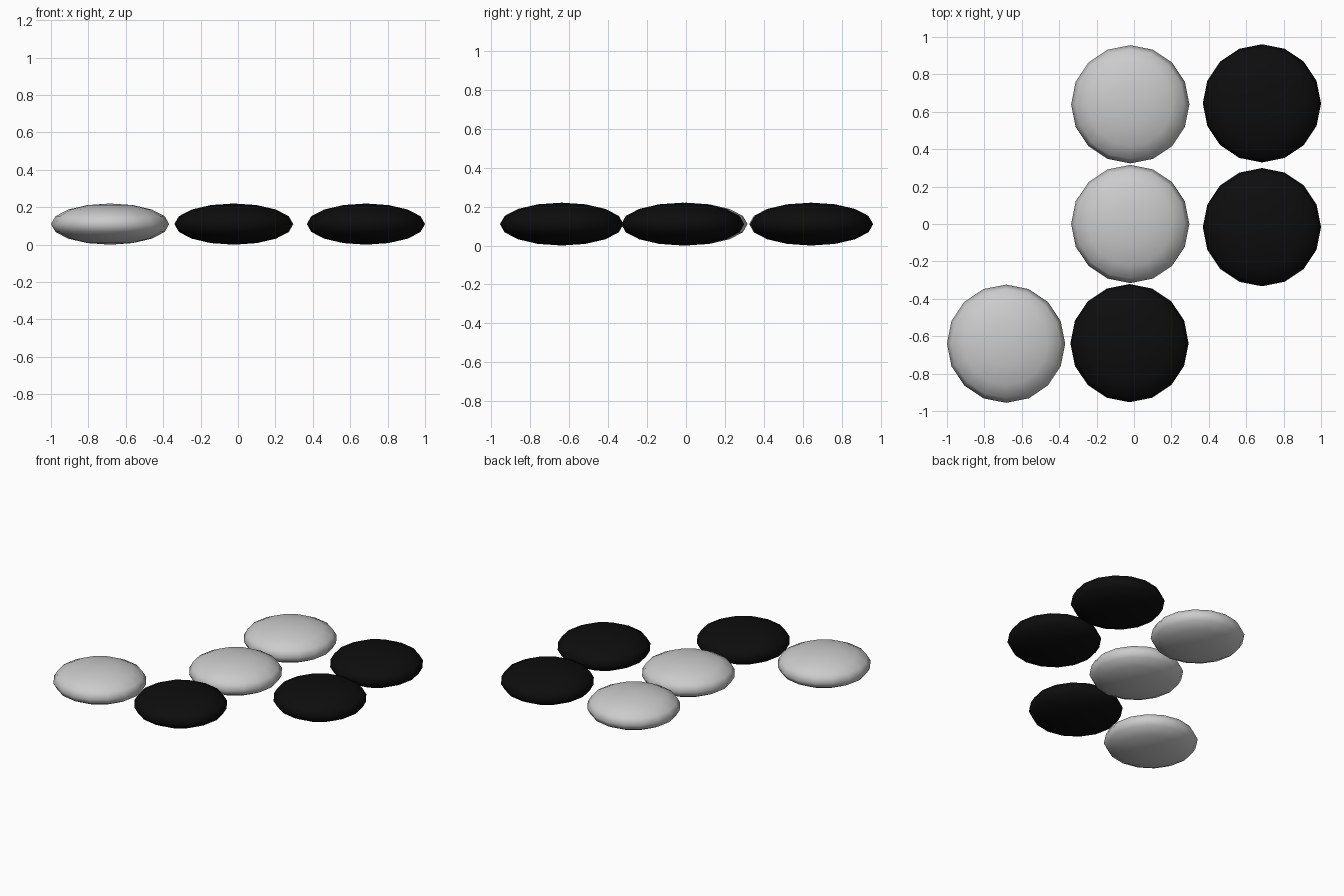
import bpy

if "Cube" in bpy.data.objects:
    bpy.data.objects.remove(bpy.data.objects["Cube"])

RADIUS, HALF_HEIGHT = 0.316, 0.11

black = bpy.data.materials.new("black")
black.diffuse_color = (0.004, 0.004, 0.004, 1)
black.use_nodes = True
black.node_tree.nodes["Principled BSDF"].inputs["Base Color"].default_value = black.diffuse_color


def stone(name, x, y, mat=None):
    # Flattened low-poly sphere with smooth shading
    bpy.ops.mesh.primitive_uv_sphere_add(segments=16, ring_count=8, radius=1,
                                         location=(x, y, HALF_HEIGHT))
    ob = bpy.context.object
    ob.name = name
    ob.scale = (RADIUS, RADIUS, HALF_HEIGHT)
    bpy.ops.object.transform_apply(location=False, rotation=False, scale=True)
    bpy.ops.object.shade_smooth()
    if mat:
        ob.data.materials.append(mat)


# Pale stones
for i, (x, y) in enumerate([(-0.02, 0.64), (-0.02, 0.0), (-0.684, -0.64)]):
    stone(f"pale_stone_{i + 1}", x, y)

# Black stones
for i, (x, y) in enumerate([(0.684, 0.645), (0.684, -0.017), (-0.024, -0.637)]):
    stone(f"black_stone_{i + 1}", x, y, black)
